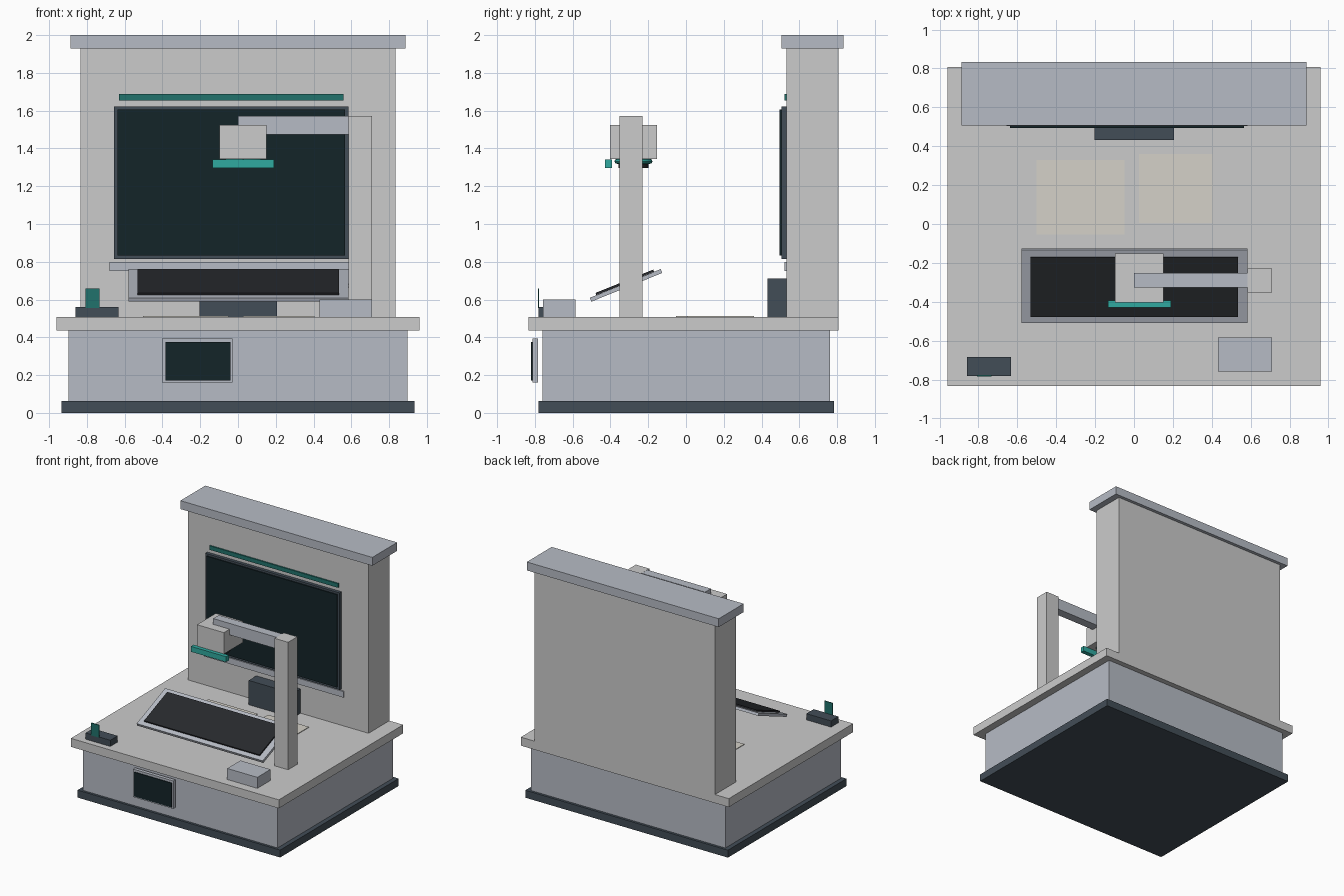
import bpy
from math import radians, sin, cos


def material(name, rgb):
    m = bpy.data.materials.new(name)
    m.diffuse_color = (*rgb, 1)
    return m


SHELL = material("pale_shell", (0.60, 0.62, 0.63))
PANEL = material("blue_grey", (0.47, 0.50, 0.56))
DARK = material("slate", (0.055, 0.075, 0.095))
GLASS = material("screen_glass", (0.007, 0.018, 0.022))
BLACK = material("black", (0.02, 0.022, 0.026))
TEAL = material("teal", (0.03, 0.40, 0.35))
DEEP_TEAL = material("deep_teal", (0.015, 0.17, 0.15))
PAPER = material("paper", (0.66, 0.64, 0.58))


def finish(name, mat):
    o = bpy.context.object
    o.name = name
    o.data.materials.append(mat)
    return o


def box(name, mat, x, y, z, tilt=0):
    """Box from (min, max) ranges, optionally tilted about x."""
    c = [(a + b) / 2 for a, b in (x, y, z)]
    bpy.ops.mesh.primitive_cube_add(size=1, location=c)
    o = finish(name, mat)
    for v in o.data.vertices:
        v.co = [v.co[i] * (r[1] - r[0]) for i, r in enumerate((x, y, z))]
    o.rotation_euler.x = tilt
    return o


# Base cabinet and worktop
box("plinth", DARK, (-0.935, 0.935), (-0.78, 0.783), (0, 0.062))
box("cabinet", PANEL, (-0.897, 0.897), (-0.76, 0.762), (0.062, 0.437))
box("worktop", SHELL, (-0.96, 0.96), (-0.833, 0.807), (0.437, 0.508))

# Front display on the cabinet
box("front_display_frame", PANEL, (-0.402, -0.029), (-0.812, -0.783), (0.16, 0.393))
box("front_display_glass", GLASS, (-0.384, -0.04), (-0.82, -0.807), (0.172, 0.374))

# Back wall with cap, main screen, light strip and ledge
box("back_wall", SHELL, (-0.833, 0.833), (0.532, 0.807), (0.508, 1.93))
box("wall_cap", PANEL, (-0.886, 0.886), (0.506, 0.834), (1.93, 2.0))
box("screen_bezel", DARK, (-0.656, 0.585), (0.505, 0.535), (0.814, 1.623))
box("screen_glass", GLASS, (-0.638, 0.566), (0.495, 0.51), (0.833, 1.607))
box("light_strip", DEEP_TEAL, (-0.63, 0.558), (0.521, 0.535), (1.653, 1.687))
box("screen_ledge", PANEL, (-0.68, 0.608), (0.521, 0.535), (0.75, 0.80))
box("wall_unit", DARK, (-0.203, 0.206), (0.431, 0.535), (0.508, 0.711))

# Column, arm and scanning head
box("column", SHELL, (0.585, 0.709), (-0.352, -0.23), (0.508, 1.572))
box("arm", PANEL, (0.0, 0.707), (-0.327, -0.252), (1.475, 1.571))
box("scan_head", SHELL, (-0.097, 0.152), (-0.403, -0.153), (1.345, 1.523))
box("head_light_bar", TEAL, (-0.135, 0.19), (-0.429, -0.393), (1.297, 1.342))
bpy.ops.mesh.primitive_cylinder_add(vertices=32, radius=0.08, depth=0.05,
                                    location=(0.028, -0.278, 1.322))
finish("lens", BLACK)
bpy.ops.object.shade_smooth_by_angle()
bpy.ops.mesh.primitive_torus_add(major_radius=0.087, minor_radius=0.0135,
                                 major_segments=32, minor_segments=8,
                                 location=(0.028, -0.278, 1.332))
finish("lens_ring", TEAL)
bpy.ops.object.shade_smooth_by_angle()

# Tilted reading tray with its black pad
TILT = radians(22)
box("tray", PANEL, (-0.579, 0.585), (-0.52, -0.115), (0.664, 0.686), TILT)
py, pz = -0.3175 - 0.0175 * sin(TILT), 0.675 + 0.0175 * cos(TILT)
box("tray_pad", BLACK, (-0.532, 0.534), (py - 0.165, py + 0.165),
    (pz - 0.006, pz + 0.006), TILT)

# Small items on the worktop
box("paper_left", PAPER, (-0.502, -0.049), (-0.053, 0.328), (0.508, 0.513))
box("paper_right", PAPER, (0.026, 0.404), (0.005, 0.359), (0.508, 0.513))
box("control_box", PANEL, (0.431, 0.709), (-0.758, -0.584), (0.508, 0.6))
box("card_reader", DARK, (-0.86, -0.632), (-0.782, -0.685), (0.508, 0.56))
box("card", DEEP_TEAL, (-0.807, -0.733), (-0.784, -0.777), (0.555, 0.659))
